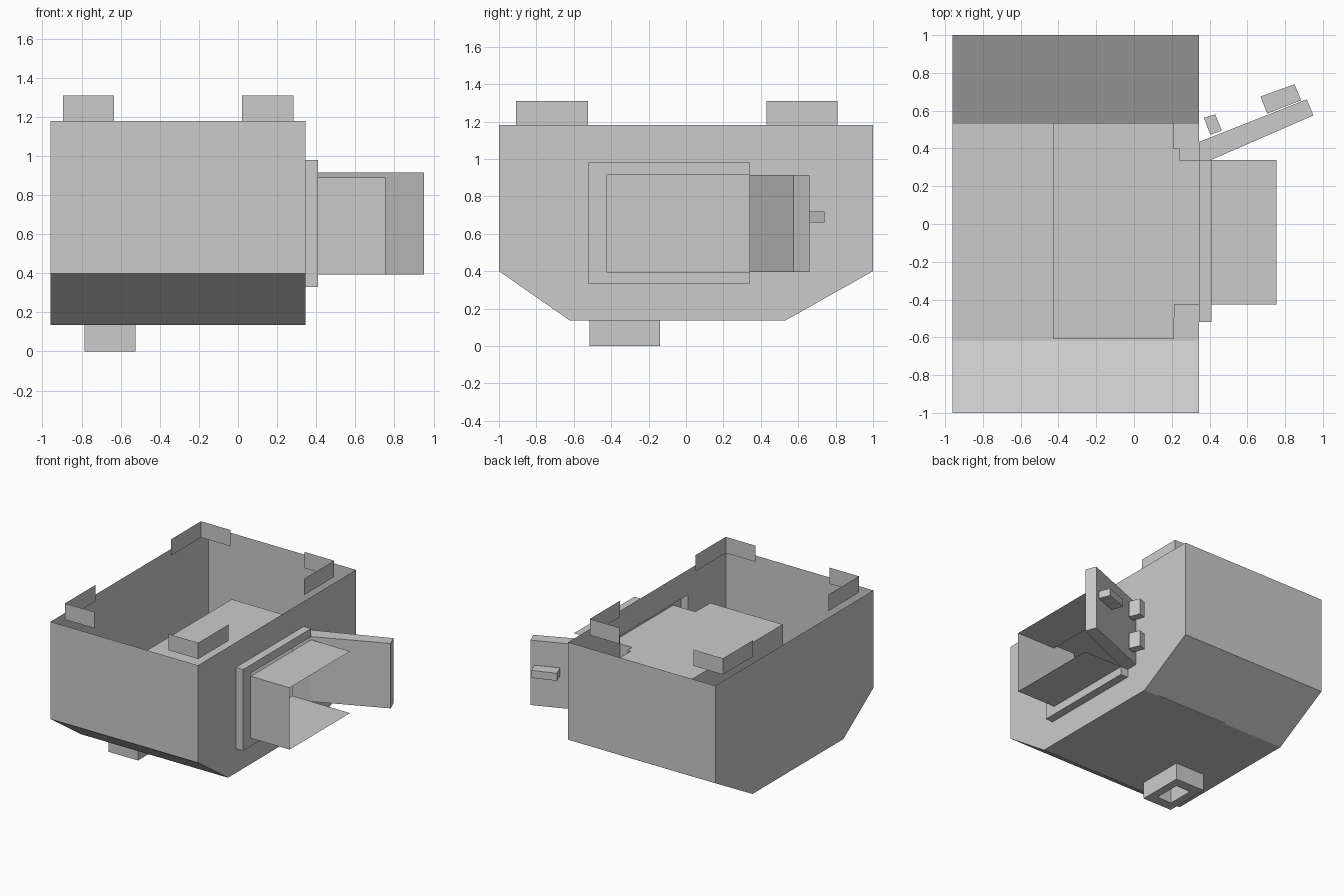
import bpy, bmesh
from math import atan2, cos, sin
from mathutils import Vector

if "Cube" in bpy.data.objects:
    bpy.data.objects.remove(bpy.data.objects["Cube"])


def sheet(name, faces):
    """Open shell from a list of polygons, welded together."""
    bm = bmesh.new()
    for f in faces:
        bm.faces.new([bm.verts.new(p) for p in f])
    bmesh.ops.remove_doubles(bm, verts=bm.verts, dist=0.0005)
    return finish(name, bm)


def finish(name, bm):
    me = bpy.data.meshes.new(name)
    bm.to_mesh(me)
    bm.free()
    ob = bpy.data.objects.new(name, me)
    bpy.context.collection.objects.link(ob)
    return ob


def wall(a, b, z0, z1):
    """Upright quad above the plan line a-b."""
    return [(*a, z0), (*b, z0), (*b, z1), (*a, z1)]


def level(pts, z):
    return [(x, y, z) for x, y in pts]


def prism(name, plan, z0, z1):
    n = len(plan)
    sides = [wall(plan[i], plan[(i + 1) % n], z0, z1) for i in range(n)]
    ob = sheet(name, sides + [level(plan, z1), level(plan, z0)[::-1]])
    bm = bmesh.new()
    bm.from_mesh(ob.data)
    bmesh.ops.recalc_face_normals(bm, faces=bm.faces)
    bm.to_mesh(ob.data)
    bm.free()
    return ob


def rect(x0, x1, y0, y1):
    return [(x0, y0), (x1, y0), (x1, y1), (x0, y1)]


# Hull: open-topped thin shell with sloped lower sides
XL, XR, TOP = -0.96, 0.345, 1.18
prof = [(-1, TOP), (-1, 0.4), (-0.62, 0.135), (0.53, 0.135), (1, 0.4), (1, TOP)]
hull = [[(XL, *a), (XL, *b), (XR, *b), (XR, *a)] for a, b in zip(prof, prof[1:])]
hull.append([(XL, *p) for p in prof][::-1])
sheet("hull", hull)

# Right hull wall with the frame opening
FY0, FY1, FZ0, FZ1 = -0.52, 0.34, 0.33, 0.98
opening = [(FY0, FZ0), (FY1, FZ0), (FY1, FZ1), (FY0, FZ1)]
bm = bmesh.new()
for loop in (prof, opening):
    vs = [bm.verts.new((XR, y, z)) for y, z in loop]
    for i, v in enumerate(vs):
        bm.edges.new((v, vs[(i + 1) % len(vs)]))
bmesh.ops.triangle_fill(bm, edges=bm.edges, use_beauty=True, use_dissolve=False,
                        normal=Vector((1, 0, 0)))
finish("hull_right_wall", bm)

# Raised door frame: rim plus a C-shaped face
FX, CY, CZ0, CZ1 = 0.41, -0.425, 0.395, 0.915
frame = [[(XR, *a), (XR, *b), (FX, *b), (FX, *a)]
         for a, b in zip(opening, opening[1:] + opening[:1])]
c_face = [(FY0, FZ0), (FY1, FZ0), (FY1, CZ0), (CY, CZ0),
          (CY, CZ1), (FY1, CZ1), (FY1, FZ1), (FY0, FZ1)]
frame.append([(FX, y, z) for y, z in c_face])
sheet("door_frame", frame)

# Inner chamber with its doorway passage
room = [(0.24, 0.34), (0.24, 0.4), (0.21, 0.4), (0.21, 0.535),
        (-0.43, 0.535), (-0.43, -0.61), (0.21, -0.61), (0.215, CY)]
passage = [(0.215, CY), (FX, CY), (FX, FY1), (0.24, FY1)]
chamber = [wall(a, b, 0.135, CZ1) for a, b in zip(room, room[1:])]
chamber += [wall(room[-1], room[0], 0.135, CZ0),
            wall(passage[0], passage[1], CZ0, CZ1),
            wall(passage[2], passage[3], CZ0, CZ1),
            level(room + passage[1:3], CZ1), level(passage, CZ0)]
sheet("inner_chamber", chamber)

# Chute outside the frame: roof, near wall and floor
end, hood = rect(FX, 0.755, CY, FY1), 0.89
sheet("chute", [level(end, hood), wall(end[0], end[1], CZ0, hood), level(end, CZ0)])

# Swung-open door with handle and hinges, laid out along the door's own axis
ang = atan2(0.235, 0.54)
origin = Vector((0.38, 0.34))
ux, uy = Vector((cos(ang), sin(ang))), Vector((-sin(ang), cos(ang)))
prism("door", [(0.345, 0.34), (0.41, 0.34), (0.95, 0.575), (0.915, 0.66), (0.345, 0.435)],
      CZ0, CZ1)
prism("door_handle", [(0.705, 0.585), (0.885, 0.655), (0.85, 0.74), (0.67, 0.675)],
      0.66, 0.72)
for i, z in enumerate((0.46, 0.73)):
    prism(f"door_hinge_{i + 1}", [(0.405, 0.472), (0.465, 0.495), (0.43, 0.58), (0.37, 0.562)],
          z, z + 0.13)

# L-shaped locating tabs at the four top corners
for fx, x, dx in (("left", -0.895, 0.26), ("right", 0.285, -0.265)):
    for fy, y, dy in (("front", -0.91, 0.385), ("back", 0.81, -0.38)):
        sheet(f"tab_{fy}_{fx}", [wall((x + dx, y), (x, y), TOP, 1.31),
                                 wall((x, y), (x, y + dy), TOP, 1.31)])

# Hollow socket under the hull
out, inn = rect(-0.785, -0.525, -0.515, -0.14), rect(-0.72, -0.59, -0.435, -0.22)
socket = []
for i in range(4):
    j = (i + 1) % 4
    socket += [wall(out[i], out[j], 0, 0.135), wall(inn[j], inn[i], 0, 0.135),
               level([out[j], out[i], inn[i], inn[j]], 0)]
sheet("bottom_socket", socket)
